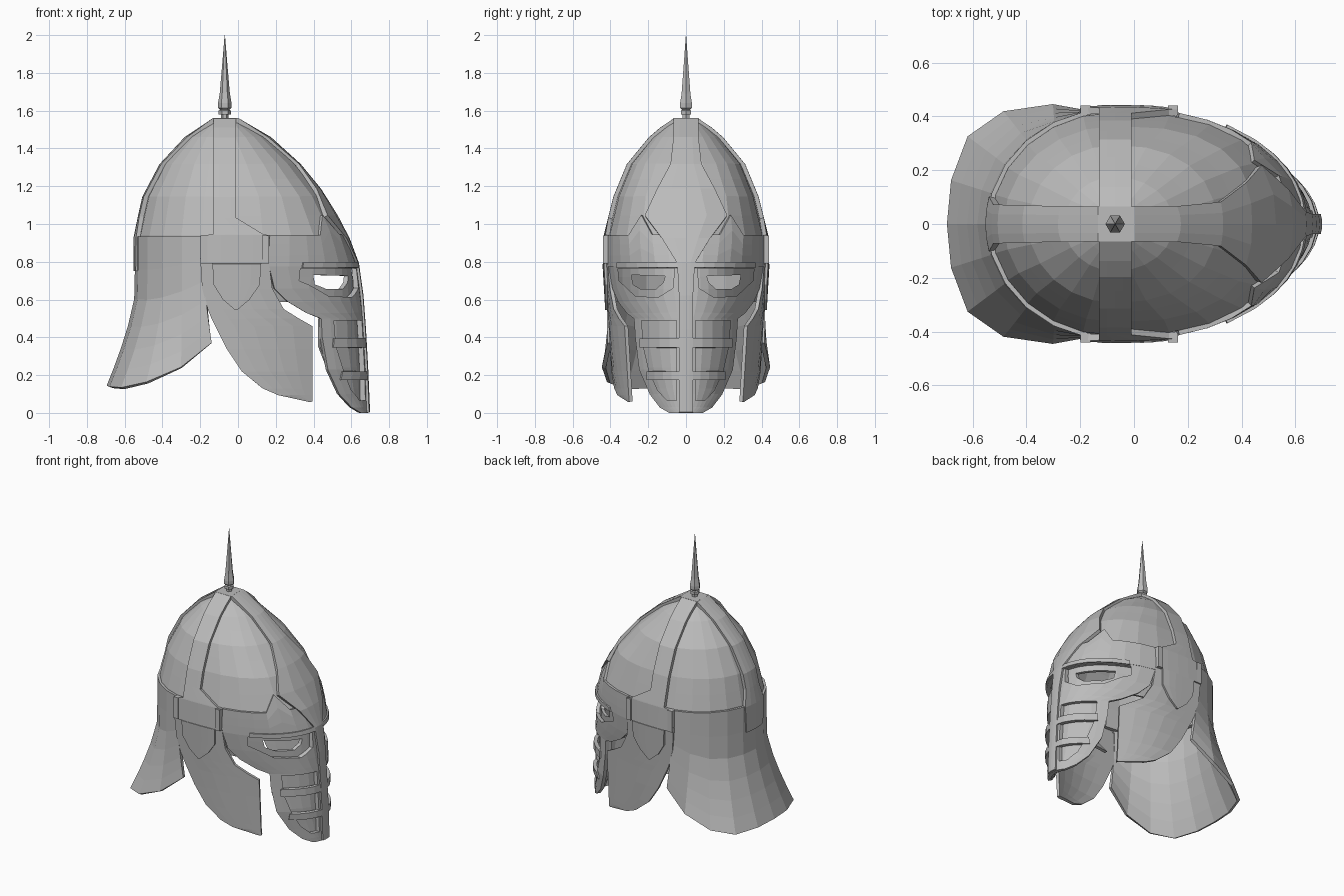
import bpy, bmesh
from math import sin, cos, asin, acos, pi, copysign

if "Cube" in bpy.data.objects:
    bpy.data.objects.remove(bpy.data.objects["Cube"])

steel = bpy.data.materials.new("steel_grey")
steel.use_nodes = True
GREY = (0.5, 0.5, 0.5, 1)
steel.diffuse_color = GREY
steel.node_tree.nodes["Principled BSDF"].inputs["Base Color"].default_value = GREY

CX = -0.07   # crown axis
# helmet body: height, front x, back x, half width, squareness of the front
BODY = [(0, .675, -.53, .28, 2), (.1, .67, -.53, .31, 2), (.23, .665, -.53, .35, 2), (.5, .65, -.53, .37, 2),
        (.62, .64, -.53, .40, 2), (.78, .62, -.53, .42, 2.1), (.94, .56, -.53, .415, 2.4),
        (1.14, .45, -.485, .365, 2.6), (1.31, .31, -.395, .295, 2.3), (1.45, .155, -.265, .18, 2),
        (1.54, 0, -.13, .075, 2)]


def lerp_table(table, z):
    z = min(max(z, table[0][0]), table[-1][0])
    for a, b in zip(table, table[1:]):
        if z <= b[0]:
            k = (z - a[0]) / (b[0] - a[0])
            return [p + (q - p) * k for p, q in zip(a[1:], b[1:])]


def at_angle(t, z, off=0):
    """Point on the body, angle measured from the face (+x)."""
    f, b, w, n = lerp_table(BODY, z)
    c, s = cos(t), sin(t)
    if c < 0:
        return (CX + (CX - b + off) * c, (w + off) * s, z)
    return (CX + (f - CX + off) * c ** (2 / n), copysign((w + off) * abs(s) ** (2 / n), s), z)


def at_y(y, z, off=0, back=False):
    f, b, w, n = lerp_table(BODY, z)
    s = min(1, abs(y) / (w + off))
    t = copysign(asin(s if back else s ** (n / 2)), y)
    return at_angle(pi - t if back else t, z, off)


def angle_x(x, z):
    f, b, w, n = lerp_table(BODY, z)
    return acos(min(1, (x - CX) / (f - CX)) ** (n / 2))


def spread(a, b, n):
    return [a + (b - a) * i / n for i in range(n + 1)]


def make(name, bm):
    bmesh.ops.recalc_face_normals(bm, faces=bm.faces)
    me = bpy.data.meshes.new(name)
    bm.to_mesh(me)
    bm.free()
    me.materials.append(steel)
    ob = bpy.data.objects.new(name, me)
    bpy.context.collection.objects.link(ob)
    return ob


def bake(ob):
    """Freeze the modifiers into the mesh."""
    me = bpy.data.meshes.new_from_object(ob.evaluated_get(bpy.context.evaluated_depsgraph_get()))
    bm = bmesh.new()
    bm.from_mesh(me)
    bmesh.ops.recalc_face_normals(bm, faces=bm.faces)
    bm.to_mesh(me)
    bm.free()
    ob.modifiers.clear()
    ob.data = me


def plate(name, rows, thick=.025, mirror=False, closed=False):
    """Thick sheet through rows of points."""
    bm = bmesh.new()
    grid = [[bm.verts.new(p) for p in row] for row in rows]
    for a, b in zip(grid, grid[1:]):
        n = len(a)
        for i in range(n if closed else n - 1):
            j = (i + 1) % n
            bm.faces.new((a[i], a[j], b[j], b[i]))
    if closed:
        bm.faces.new(grid[-1])
    ob = make(name, bm)
    sol = ob.modifiers.new("thickness", "SOLIDIFY")
    sol.thickness, sol.offset = thick, 0
    if mirror:
        m = ob.modifiers.new("mirror", "MIRROR")
        m.use_axis = (False, True, False)
        m.use_mirror_merge = False
    bake(ob)
    return ob


def cut(ob, outline):
    """Cut an outline (y, z) through the front on both sides."""
    for s in (1, -1):
        bm = bmesh.new()
        ends = [[bm.verts.new((x, s * y, z)) for y, z in outline] for x in (.1, 1)]
        for e in ends:
            bm.faces.new(e)
        for i in range(len(outline)):
            j = (i + 1) % len(outline)
            bm.faces.new((ends[0][i], ends[0][j], ends[1][j], ends[1][i]))
        cutter = make("cutter", bm)
        cutter.hide_render = True
        b = ob.modifiers.new("cut", "BOOLEAN")
        b.operation, b.solver, b.object = "DIFFERENCE", "EXACT", cutter
        bake(ob)
        bpy.data.objects.remove(cutter)


# Skull dome
plate("dome", [[at_angle(2 * pi * i / 24, z, -.015) for i in range(24)]
               for z in (.8, .94, 1.04, 1.14, 1.23, 1.31, 1.385, 1.45, 1.5, 1.535)], .03, closed=True)

# Face mask with eye and breath openings
EDGE = [(0, .645), (.03, .595), (.1, .53), (.23, .47), (.4, .44), (.5, .435), (.53, .36), (.59, .26),
        (.66, .19), (.785, .16)]
mask = plate("face_mask", [[at_angle(k * angle_x(x, z), z) for k in spread(-1, 1, 16)] for z, x in EDGE])
cut(mask, [(.06, .765), (.36, .765), (.355, .7), (.27, .62), (.15, .61), (.07, .66)])
cut(mask, [(.05, .49), (.235, .49), (.225, .35), (.195, .22), (.15, .12), (.1, .065), (.05, .065)])

# Sunken eye sockets
socket = plate("eye_socket", [[at_y(y, z, -.03) for y in spread(.03, .37, 8)]
                              for z in spread(.59, .785, 3)], .02, mirror=True)
cut(socket, [(.11, .725), (.29, .73), (.28, .68), (.24, .655), (.16, .655), (.12, .69)])

# Breath panel and its bars
plate("breath_panel", [[at_y(y, z, -.025) for y in spread(.03, k, 4)]
                       for z, k in ((.05, .11), (.13, .165), (.24, .21), (.35, .235), (.5, .24))],
      .02, mirror=True)
for i, (low, high, reach) in enumerate(((.175, .22, .2), (.345, .395, .235))):
    plate("breath_bar_%d" % (i + 1), [[at_y(y, z, .01) for y in spread(.03, reach, 4)]
                                      for z in (low, high)], .025, mirror=True)


# Brow plate rising to a peak over each eye, and slim brow ledges
def brow_top(t):
    return .94 + max(0, .105 - .58 * abs(abs(t) - .54))


plate("brow_plate", [[at_angle(t, .775 + k * (brow_top(t) - .775), .002) for t in spread(-1.26, 1.26, 14)]
                     for k in (0, .35, .7, 1)])
plate("brow_ledge", [[at_y(y, z, .014) for y in spread(.04, .36, 6)] for z in (.768, .797)],
      .02, mirror=True)

# Crest band from nape over the crown, flaring at the forehead, down the nose
back_rows = [(.75, .09), (.93, .1), (1.04, .07), (1.14, .07), (1.31, .067), (1.45, .065)]
front_rows = [(1.45, .065), (1.31, .08), (1.18, .15), (1.04, .215), (.92, .125), (.79, .045),
              (.62, .036), (.44, .035), (.23, .035), (.003, .035)]
crest = [[at_y(y, z, .01, True) for y in spread(-h, h, 4)] for z, h in back_rows]
crest += [[(x, y, 1.548) for y in spread(-.065, .065, 4)] for x in (-.13, 0)]
crest += [[at_y(y, z, .012) for y in spread(-h, h, 4)] for z, h in front_rows]
plate("crest_band", crest, .025)

# Cross band running down to the side plates
band = [(.79, -.17, .16), (.94, -.17, .16), (.945, -.13, .13), (1.03, -.13, -.01)]
band += [(z, -.13, -.01) for z in (1.14, 1.23, 1.31, 1.385, 1.45, 1.5)]
cross = []
for z, x0, x1 in band:
    w = lerp_table(BODY, z)[2] + .008
    cross.append([(x, w - .2 * (x - CX) ** 2, z) for x in spread(x0, x1, 4)])
cross.append([(x, .06, 1.548) for x in spread(-.13, -.01, 4)])
cross.append([(x, 0, 1.548) for x in spread(-.13, -.01, 4)])
plate("cross_band", cross, .025, mirror=True)

# Clips at the ends of the side plates
for name, x in (("rear_clip", -.18), ("front_clip", .145)):
    plate(name, [[(x + d, .422, z) for d in (-.018, .018)] for z in (.79, .94)], .035, mirror=True)


# Cheek guards and pendants
def cheek_rows(rows, off=0):
    return [[(x, .42 + off - .55 * max(0, x) ** 2 - .06 * (.8 - z), z) for x in spread(x0, x1, 5)]
            for z, x0, x1 in rows]


plate("cheek_guard", cheek_rows([(.82, -.2, .16), (.66, -.19, .18), (.55, -.16, .24), (.5, -.14, .32),
                                 (.46, -.12, .39), (.34, -.06, .39), (.22, .02, .39), (.13, .13, .39),
                                 (.095, .21, .39), (.06, .38, .392)]), .02, mirror=True)
plate("pendant", cheek_rows([(.79, -.135, .12), (.68, -.13, .115), (.6, -.08, .06), (.545, -.015, -.005)],
                            .013), .02, mirror=True)

# Flared neck guard
hem = [(-.14, .405, .37), (-.3, .435, .24), (-.48, .41, .16), (-.61, .32, .13), (-.67, .16, .135)]
hem = hem + [(-.685, 0, .14)] + [(x, -y, z) for x, y, z in reversed(hem)]
tops = [at_angle(t, .935, .005) for t in spread(1.8, 2 * pi - 1.8, 10)]
neck = []
for s in (0, .22, .42, .6, .75, .88, 1):
    flare = max(0, (s - .38) / .62) ** 1.35
    neck.append([(a[0] + (b[0] - a[0]) * flare, a[1] + (b[1] - a[1]) * flare, a[2] + (b[2] - a[2]) * s)
                 for a, b in zip(tops, hem)])
plate("neck_guard", neck, .022)

# Crown spike
bm = bmesh.new()
rings = []
for r, z in ((.02, 1.54), (.02, 1.58), (.032, 1.58), (.032, 1.6), (.024, 1.605), (.036, 1.615),
             (.036, 1.64), (.027, 1.69), (.015, 1.83), (.001, 2)):
    rings.append([bm.verts.new((CX + r * cos(i * pi / 3), r * sin(i * pi / 3), z)) for i in range(6)])
for a, b in zip(rings, rings[1:]):
    for i in range(6):
        bm.faces.new((a[i], a[i - 5], b[i - 5], b[i]))
bm.faces.new(rings[0])
bm.faces.new(rings[-1])
make("crown_spike", bm)
